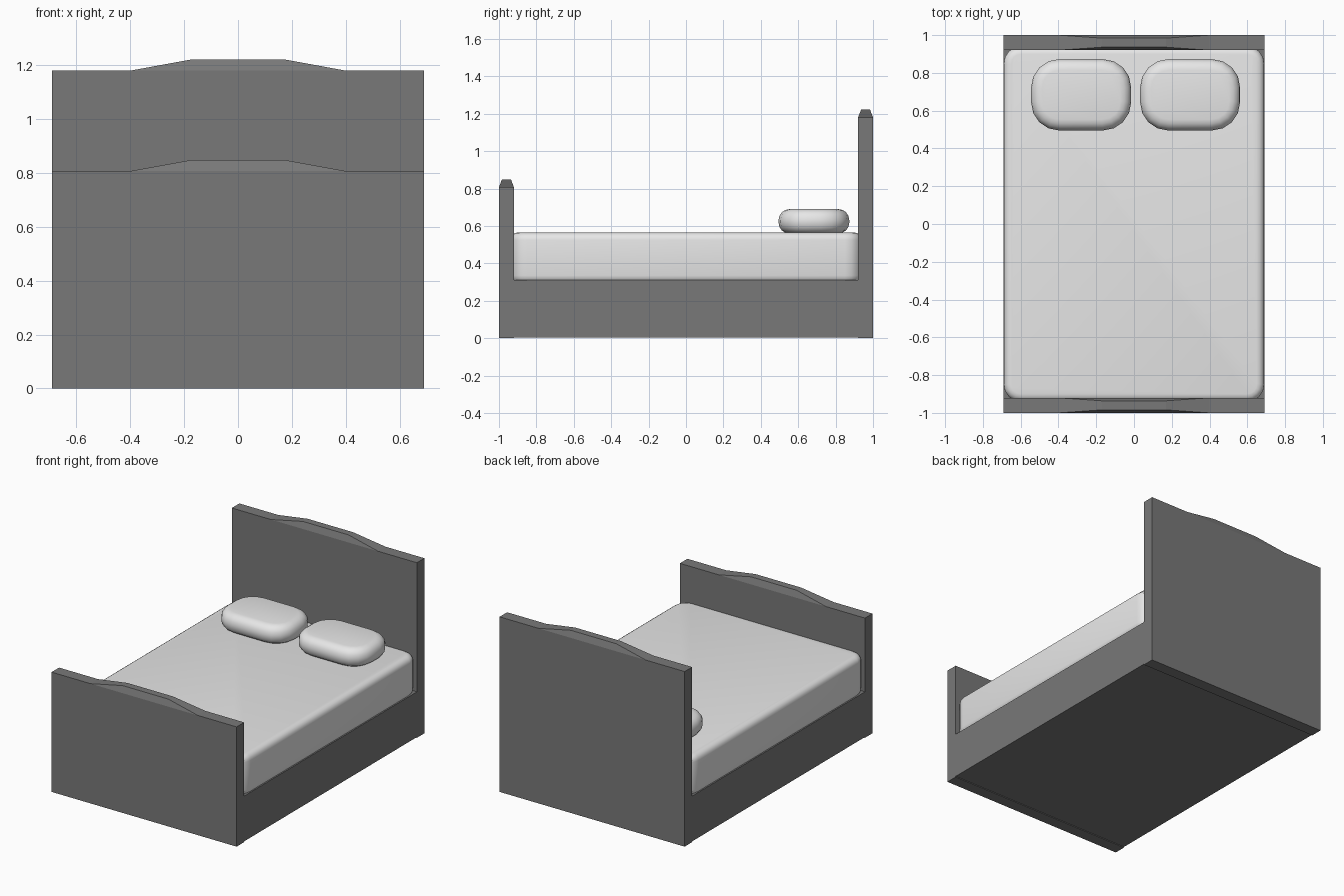
import bpy, bmesh
from mathutils import Vector

if "Cube" in bpy.data.objects:
    bpy.data.objects.remove(bpy.data.objects["Cube"])


def material(name, v):
    m = bpy.data.materials.new(name)
    m.diffuse_color = (v, v, v, 1)
    m.use_nodes = True
    m.node_tree.nodes["Principled BSDF"].inputs["Base Color"].default_value = m.diffuse_color
    return m


FRAME = material("dark grey frame", 0.19)
LINEN = material("light grey bedding", 0.8)


def finish(name, bm, mat, smooth=False):
    bmesh.ops.recalc_face_normals(bm, faces=bm.faces[:])
    for f in bm.faces:
        f.smooth = smooth
    me = bpy.data.meshes.new(name)
    bm.to_mesh(me)
    bm.free()
    me.materials.append(mat)
    ob = bpy.data.objects.new(name, me)
    bpy.context.collection.objects.link(ob)
    return ob


def box(lo, hi):
    bm = bmesh.new()
    bmesh.ops.create_cube(bm, size=1)
    lo, hi = Vector(lo), Vector(hi)
    for v in bm.verts:
        v.co = (lo + hi) / 2 + v.co * (hi - lo)
    return bm


def cushion(name, lo, hi, corner, rim, segs):
    """Box with rounded plan corners and a softly rolled top and bottom rim."""
    bm = box(lo, hi)
    upright = [e for e in bm.edges
               if abs(e.verts[0].co.z - e.verts[1].co.z) > 0.01]
    bmesh.ops.bevel(bm, geom=upright, offset=corner, segments=segs,
                    profile=0.5, affect='EDGES')
    rims = [e for e in bm.edges
            if abs(e.verts[0].co.z - e.verts[1].co.z) < 1e-4]
    bmesh.ops.bevel(bm, geom=rims, offset=rim, segments=segs,
                    profile=0.5, affect='EDGES')
    return finish(name, bm, LINEN, True)


def board(name, yc, shoulder):
    """Upright panel with a low tapered crest in the middle."""
    bm = bmesh.new()
    rings = []
    for x, rise, inset in [(-.69, 0, 0), (-.4, 0, 0), (-.17, .042, .016),
                           (.17, .042, .016), (.4, 0, 0), (.69, 0, 0)]:
        t, d = shoulder + rise, .04 - inset
        pts = [(-.04, 0), (.04, 0), (.04, shoulder), (d, t),
               (-d, t), (-.04, shoulder)]
        rings.append([bm.verts.new((x, yc + y, z)) for y, z in pts])
    for a, b in zip(rings, rings[1:]):
        for i in range(6):
            j = (i + 1) % 6
            bm.faces.new((a[i], a[j], b[j], b[i]))
    bm.faces.new(rings[0])
    bm.faces.new(rings[-1])
    bmesh.ops.remove_doubles(bm, verts=bm.verts[:], dist=1e-4)
    return finish(name, bm, FRAME)


# Frame
board("headboard", .96, 1.18)
board("footboard", -.96, .807)
finish("bed_base", box((-.69, -.92, .005), (.69, .92, .31)), FRAME)

# Bedding
cushion("mattress", (-.69, -.94, .295), (.69, .94, .565), .09, .04, 4)
for side, cx in (("left", -.28), ("right", .297)):
    cushion("pillow_" + side, (cx - .265, .495, .56),
            (cx + .265, .873, .69), .15, .058, 4)
